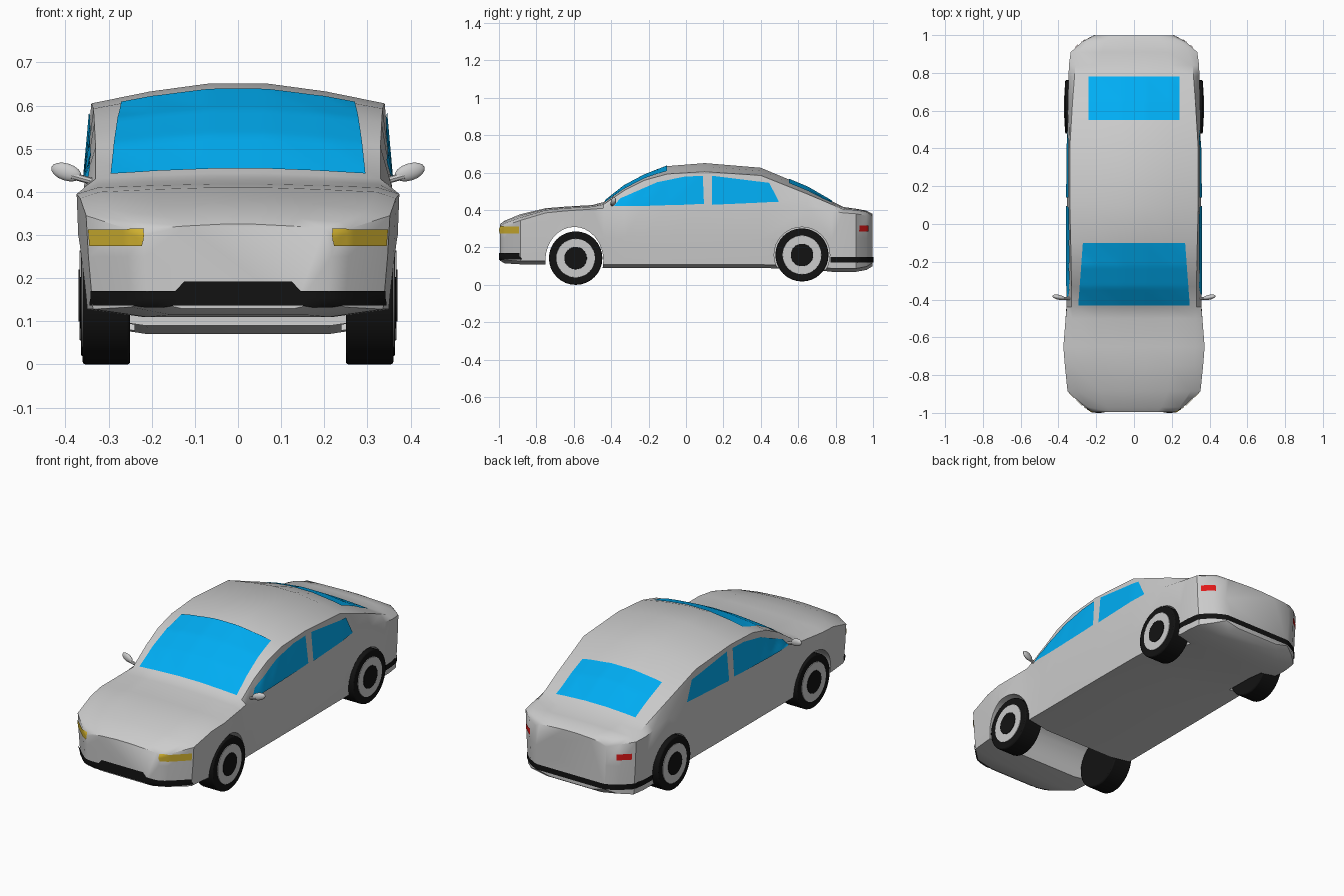
import bpy, bmesh, math
from mathutils import Vector
from mathutils.bvhtree import BVHTree

if "Cube" in bpy.data.objects:
    bpy.data.objects.remove(bpy.data.objects["Cube"])


def material(name, rgb):
    m = bpy.data.materials.new(name)
    m.diffuse_color = (*rgb, 1)
    m.use_nodes = True
    m.node_tree.nodes["Principled BSDF"].inputs["Base Color"].default_value = m.diffuse_color
    return m


BLACK = material("black", (0.006, 0.006, 0.006))
GLASS = material("glass", (0.0, 0.42, 0.9))
YELLOW = material("yellow", (0.65, 0.45, 0.03))
RED = material("red", (0.75, 0.01, 0.01))


def make_object(name, bm, mat=None):
    bmesh.ops.recalc_face_normals(bm, faces=bm.faces)
    me = bpy.data.meshes.new(name)
    bm.to_mesh(me)
    bm.free()
    ob = bpy.data.objects.new(name, me)
    bpy.context.collection.objects.link(ob)
    if mat:
        me.materials.append(mat)
    return ob


def activate(ob):
    bpy.ops.object.select_all(action='DESELECT')
    ob.select_set(True)
    bpy.context.view_layer.objects.active = ob


def smooth(ob, deg=35):
    activate(ob)
    bpy.ops.object.shade_smooth_by_angle(angle=math.radians(deg))


# Body stations: y, floor z, belt half width, belt z, roof edge half width, edge z, centre z
STATIONS = [
    (-0.995, .130, .22, .300, .20, .315, .325),
    (-0.970, .115, .26, .315, .24, .330, .343),
    (-0.885, .110, .352, .345, .30, .360, .378),
    (-0.750, .110, .366, .385, .32, .400, .410),
    (-0.650, .100, .374, .395, .325, .410, .418),
    (-0.500, .090, .362, .405, .325, .418, .427),
    (-0.440, .090, .357, .410, .33, .430, .443),
    (-0.330, .090, .356, .420, .33, .505, .530),
    (-0.220, .090, .356, .425, .333, .560, .588),
    (-0.100, .090, .356, .425, .335, .593, .635),
    (0.100, .090, .356, .425, .340, .605, .651),
    (0.400, .090, .354, .425, .340, .585, .626),
    (0.650, .085, .350, .415, .325, .485, .522),
    (0.780, .070, .346, .395, .315, .430, .447),
    (0.840, .070, .345, .385, .31, .405, .417),
    (0.910, .070, .335, .380, .29, .400, .407),
    (0.965, .080, .275, .370, .25, .390, .397),
    (0.997, .100, .215, .355, .19, .370, .380),
]


def section(y, zb, w, zw, we, ze, zt):
    half = [(0.6 * w, zb), (0.955 * w, zb + .018), (0.985 * w, .25), (w, zw),
            (we, ze), (0.6 * we, zt - .4 * (zt - ze)), (0.2 * we, zt)]
    return [(x, y, z) for x, z in half] + [(-x, y, z) for x, z in reversed(half)]


bm = bmesh.new()
rings = [[bm.verts.new(p) for p in section(*s)] for s in STATIONS]
for a, b in zip(rings, rings[1:]):
    for i in range(len(a)):
        j = (i + 1) % len(a)
        bm.faces.new((a[i], a[j], b[j], b[i]))
bm.faces.new(rings[0])
bm.faces.new(rings[-1])
bmesh.ops.recalc_face_normals(bm, faces=bm.faces)
skin = BVHTree.FromBMesh(bm)
body = make_object("body", bm)


# Wheel arches
def cut_arch(y, z, ry, rz, x, depth):
    bpy.ops.mesh.primitive_cylinder_add(vertices=32, radius=1, depth=1, location=(x, y, z),
                                        rotation=(0, math.pi / 2, 0))
    cutter = bpy.context.object
    cutter.scale = (rz, ry, depth)
    cutter.hide_render = True
    mod = body.modifiers.new("arch", 'BOOLEAN')
    mod.operation = 'DIFFERENCE'
    mod.solver = 'EXACT'
    mod.object = cutter
    activate(body)
    bpy.ops.object.modifier_apply(modifier=mod.name)
    bpy.data.objects.remove(cutter)


cut_arch(-0.597, 0.13, 0.155, 0.18, 0, 1)
for s in (-1, 1):
    cut_arch(0.62, 0.16, 0.149, 0.149, s * 0.34, 0.2)
smooth(body)


# Panels projected onto the body: two outlines filled between, then cast along a direction
def resample(pts, n):
    out = []
    for a, b in zip(pts, pts[1:]):
        out += [Vector(a).lerp(Vector(b), k / n) for k in range(n)]
    return out + [Vector(pts[-1])]


def panel(name, low, high, to_start, direction, mat, n=8, rows=12, lift=.004):
    d = Vector(direction)
    lo, hi = resample(low, n), resample(high, n)
    bm = bmesh.new()
    grid = []
    for r in range(rows + 1):
        line = []
        for a, b in zip(lo, hi):
            start = Vector(to_start(*a.lerp(b, r / rows)))
            loc, nor = skin.ray_cast(start, d)[:2]
            if loc is None:
                loc, nor = skin.find_nearest(start + d * 1.1)[:2]
            line.append(bm.verts.new(loc + nor * lift))
        grid.append(line)
    for a, b in zip(grid, grid[1:]):
        for i in range(len(a) - 1):
            bm.faces.new((a[i], a[i + 1], b[i + 1], b[i]))
    # keep normals facing outward
    ob = make_object(name, bm, mat)
    if ob.data.polygons[0].normal.dot(d) > 0:
        ob.data.flip_normals()
    smooth(ob)
    return ob


def from_top(x, y): return (x, y, 2)
def from_front(x, z): return (x, -2, z)
def from_back(x, z): return (x, 2, z)


DOWN, BACKWARD, FORWARD = (0, 0, -1), (0, 1, 0), (0, -1, 0)
panel("windshield", [(-.295, -.43), (.295, -.43)], [(-.27, -.10), (.27, -.10)],
      from_top, DOWN, GLASS, n=30, rows=24)
panel("rear_window", [(-.24, .55), (.24, .55)], [(-.24, .78), (.24, .78)],
      from_top, DOWN, GLASS, n=30, rows=20)
panel("front_grille",
      [(-.338, .137), (-.145, .137), (-.125, .137), (.125, .137), (.145, .137), (.338, .137)],
      [(-.338, .17), (-.145, .17), (-.125, .192), (.125, .192), (.145, .17), (.338, .17)],
      from_front, BACKWARD, BLACK, rows=4, lift=.006)
panel("rear_strip", [(-.332, .12), (.332, .12)], [(-.332, .15), (.332, .15)],
      from_back, FORWARD, BLACK, n=40, rows=4, lift=.005)

for s, side in ((-1, "left"), (1, "right")):
    def from_side(y, z): return (s * 2, y, z)
    inward = (-s, 0, 0)
    panel(side + "_front_window", [(-.385, .42), (-.2, .423), (-.01, .428), (.096, .433)],
          [(-.35, .462), (-.155, .548), (-.01, .578), (.09, .583)], from_side, inward, GLASS)
    panel(side + "_back_window", [(.14, .428), (.497, .444)], [(.14, .583), (.444, .545)],
          from_side, inward, GLASS, n=16)
    panel(side + "_bumper_strip", [(.772, .12), (.92, .12)], [(.772, .15), (.92, .15)],
          from_side, inward, BLACK, rows=4, lift=.005)
    panel(side + "_headlight", [(s * .22, .275), (s * .342, .275)],
          [(s * .217, .313), (s * .345, .313)], from_front, BACKWARD, YELLOW, n=16, rows=6)
    panel(side + "_taillight", [(s * .26, .285), (s * .318, .285)],
          [(s * .26, .318), (s * .318, .318)], from_back, FORWARD, RED, rows=6, lift=.005)

    # Mirror: flattened pod on a short stem
    bpy.ops.mesh.primitive_uv_sphere_add(segments=16, ring_count=8, radius=1,
                                         location=(s * .398, -.388, .446),
                                         rotation=(0, -s * .3, s * .2))
    pod = bpy.context.object
    pod.name = side + "_mirror"
    pod.scale = (.037, .013, .02)
    smooth(pod, 60)
    bpy.ops.mesh.primitive_cylinder_add(vertices=8, radius=.008, depth=.05,
                                        location=(s * .362, -.395, .431),
                                        rotation=(0, s * 1.3, 0))
    bpy.context.object.name = side + "_mirror_stem"


# Wheels: bevelled tyre, rim ring and hub as discs on the outer face
def disc(name, x, y, z, r, width, mat, bevel):
    bpy.ops.mesh.primitive_cylinder_add(vertices=32, radius=r, depth=width, location=(x, y, z),
                                        rotation=(0, math.pi / 2, 0))
    ob = bpy.context.object
    ob.name = name
    if mat:
        ob.data.materials.append(mat)
    mod = ob.modifiers.new("bevel", 'BEVEL')
    mod.width = bevel
    mod.segments = 2
    smooth(ob)


for end, y, z, r, outer in (("front", -.59, .143, .143, .36), ("back", .62, .16, .142, .364)):
    for s, side in ((-1, "left"), (1, "right")):
        name = f"{end}_{side}_"
        disc(name + "tyre", s * (outer - .055), y, z, r, .11, BLACK, .006)
        disc(name + "rim", s * outer, y, z, .104, .006, None, .001)
        disc(name + "hub", s * (outer + .001), y, z, .06, .010, BLACK, .001)
